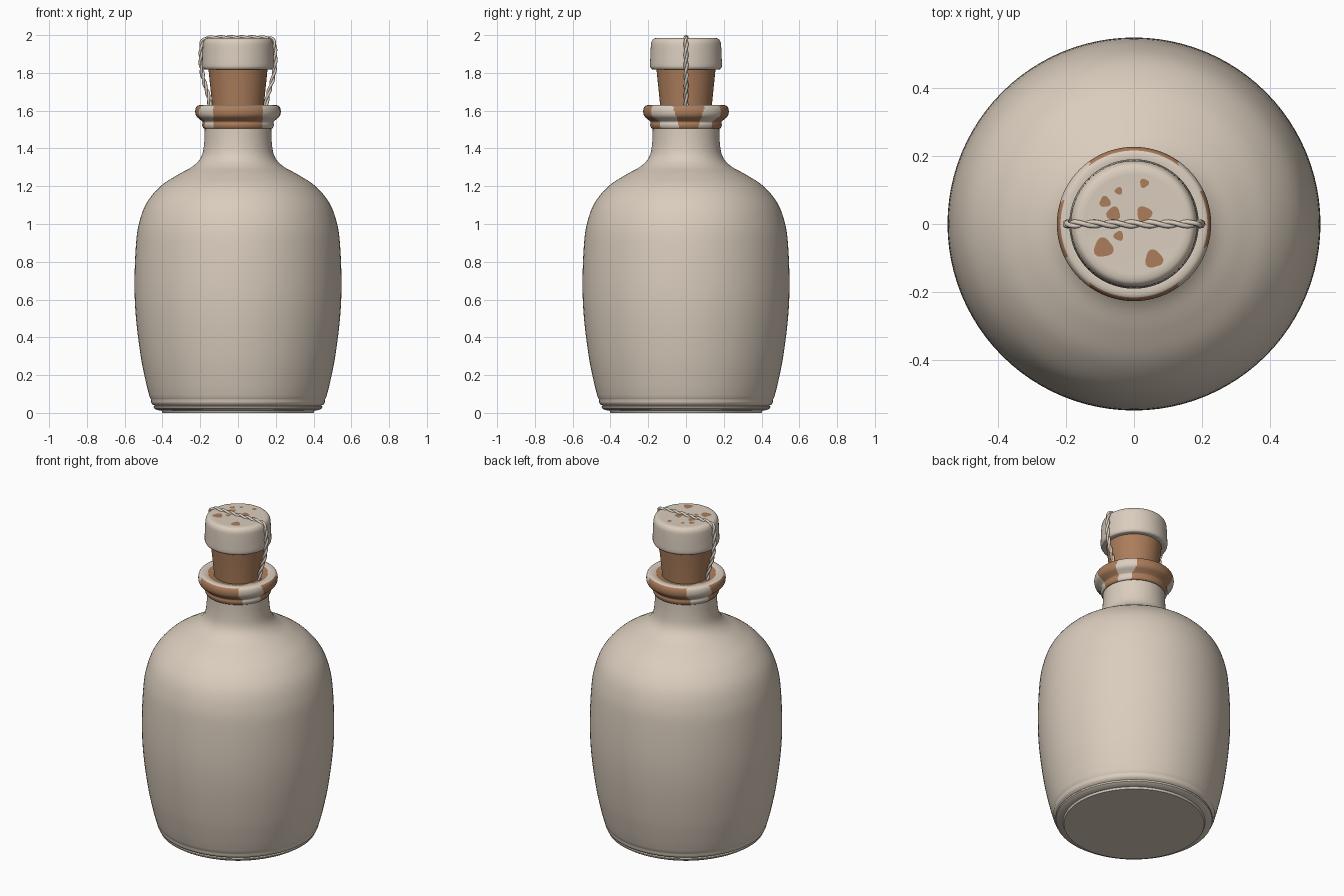
import bpy, bmesh, math
from mathutils import Vector

cube = bpy.data.objects.get("Cube")
if cube:
    bpy.data.objects.remove(cube, do_unlink=True)


def material(name, rgb):
    m = bpy.data.materials.new(name)
    m.use_nodes = True
    m.diffuse_color = (*rgb, 1)
    bsdf = m.node_tree.nodes["Principled BSDF"]
    bsdf.inputs["Base Color"].default_value = (*rgb, 1)
    bsdf.inputs["Roughness"].default_value = 0.6
    return m


CREAM = material("cream glaze", (0.70, 0.61, 0.51))
CORK = material("brown cork", (0.41, 0.205, 0.105))


def spline(points, steps):
    """Catmull-Rom resampling of a point list."""
    pts = [Vector(p) for p in points]
    pts = [2 * pts[0] - pts[1]] + pts + [2 * pts[-1] - pts[-2]]
    out = []
    for a, b, c, d in zip(pts, pts[1:], pts[2:], pts[3:]):
        for k in range(steps):
            t = k / steps
            out.append(0.5 * (2 * b + (c - a) * t + (2 * a - 5 * b + 4 * c - d) * t * t
                              + (3 * b - a - 3 * c + d) * t ** 3))
    return out + [pts[-2]]


def finish(name, bm, mats, angle=40):
    bmesh.ops.recalc_face_normals(bm, faces=bm.faces)
    me = bpy.data.meshes.new(name)
    bm.to_mesh(me)
    bm.free()
    for m in mats:
        me.materials.append(m)
    ob = bpy.data.objects.new(name, me)
    bpy.context.collection.objects.link(ob)
    bpy.ops.object.select_all(action="DESELECT")
    ob.select_set(True)
    bpy.context.view_layer.objects.active = ob
    bpy.ops.object.shade_smooth_by_angle(angle=math.radians(angle))
    return ob


def lathe(name, profile, mats, segments=96, rule=None):
    """Revolve a (radius, height) profile and cap both ends."""
    bm = bmesh.new()
    rings = []
    for p in profile:
        rings.append([bm.verts.new((p[0] * math.cos(a), p[0] * math.sin(a), p[1]))
                      for a in (2 * math.pi * i / segments for i in range(segments))])
    for lo, hi in zip(rings, rings[1:]):
        for i in range(segments):
            j = (i + 1) % segments
            bm.faces.new((lo[i], lo[j], hi[j], hi[i]))
    bm.faces.new(rings[0])
    bm.faces.new(rings[-1])
    if rule:
        for f in bm.faces:
            f.material_index = int(rule(f.calc_center_median()))
    return finish(name, bm, mats)


# Jar body: stepped foot, then one smooth curve up to the neck
foot = [(0.40, 0), (0.405, 0.012), (0.43, 0.015), (0.445, 0.025), (0.447, 0.034),
        (0.440, 0.038), (0.455, 0.046), (0.461, 0.06), (0.460, 0.07), (0.463, 0.075)]
side = [(0.468, 0.085), (0.487, 0.16), (0.515, 0.3), (0.54, 0.5), (0.548, 0.68),
        (0.541, 0.88), (0.525, 1.0), (0.485, 1.11), (0.41, 1.2), (0.32, 1.26),
        (0.24, 1.305), (0.195, 1.355), (0.179, 1.43), (0.175, 1.56)]
lathe("jar_body", [Vector(p) for p in foot] + spline(side, 5), [CREAM])


# Lip: rounded rim over a small collar, with worn brown patches
def worn(c):
    if c.z > 1.624:
        return False
    shift = math.copysign(0.015, c.x)
    flank = abs(c.y - shift) < 0.05 + 0.3 * (c.z - 1.51)
    return abs(c.x) < 0.13 or flank


lip = [(0.172, 1.505), (0.184, 1.508), (0.190, 1.525), (0.188, 1.54), (0.200, 1.552),
       (0.220, 1.57), (0.2265, 1.592), (0.223, 1.615), (0.212, 1.627), (0.19, 1.629),
       (0.165, 1.622), (0.13, 1.615)]
lathe("jar_lip", spline(lip, 4), [CREAM, CORK], 192, worn)

# Stopper: tapered cork with a rounded cap
lathe("cork_stopper", [(0.135, 1.58), (0.137, 1.63), (0.157, 1.825)], [CORK], 64)
cap = [(0.15, 1.818), (0.178, 1.819), (0.186, 1.825), (0.190, 1.838), (0.189, 1.88),
       (0.186, 1.945), (0.182, 1.966), (0.172, 1.98), (0.155, 1.985), (0.14, 1.985)]
lathe("stopper_cap", spline(cap, 3), [CREAM], 96)

# Worn spots on top of the cap
spots = [(-0.09, -0.07, 0.028), (0.058, -0.103, 0.026), (-0.045, -0.035, 0.014),
         (-0.06, 0.03, 0.02), (0.03, 0.03, 0.022), (0.03, 0.12, 0.013),
         (-0.045, 0.097, 0.011), (-0.085, 0.065, 0.016)]
bm = bmesh.new()
for x, y, r in spots:
    ring = [bm.verts.new((x + r * w * math.cos(a), y + r * w * math.sin(a), 1.9865))
            for a, w in ((math.tau * i / 20, 1 + 0.12 * math.sin(3 * math.tau * i / 20 + x * 40))
                         for i in range(20))]
    bm.faces.new(ring)
finish("cap_spots", bm, [CORK])

# Twisted bail: two strands wound around a path over the cap
half = [(0.146, 1.61), (0.158, 1.68), (0.184, 1.77), (0.196, 1.85), (0.195, 1.93),
        (0.187, 1.969), (0.16, 1.984), (0.08, 1.987)]
path = [(-x, 0, z) for x, z in half] + [(0, 0, 1.987)] + [(x, 0, z) for x, z in reversed(half)]
centre = spline(path, 12)
for n in range(2):
    cu = bpy.data.curves.new("bail_strand", "CURVE")
    cu.dimensions = "3D"
    cu.bevel_depth = 0.0075
    cu.bevel_resolution = 2
    cu.use_fill_caps = True
    sp = cu.splines.new("POLY")
    sp.points.add(len(centre) - 1)
    length = 0
    for i, p in enumerate(centre):
        before, after = centre[max(i - 1, 0)], centre[min(i + 1, len(centre) - 1)]
        length += (p - before).length if i else 0
        tangent = (after - before).normalized()
        across = Vector((0, 1, 0))
        turn = math.pi * n + length * math.tau / 0.11
        q = p + 0.0055 * (across * math.cos(turn) + tangent.cross(across) * math.sin(turn))
        sp.points[i].co = (*q, 1)
    cu.materials.append(CREAM)
    ob = bpy.data.objects.new("bail_strand_%d" % (n + 1), cu)
    bpy.context.collection.objects.link(ob)
